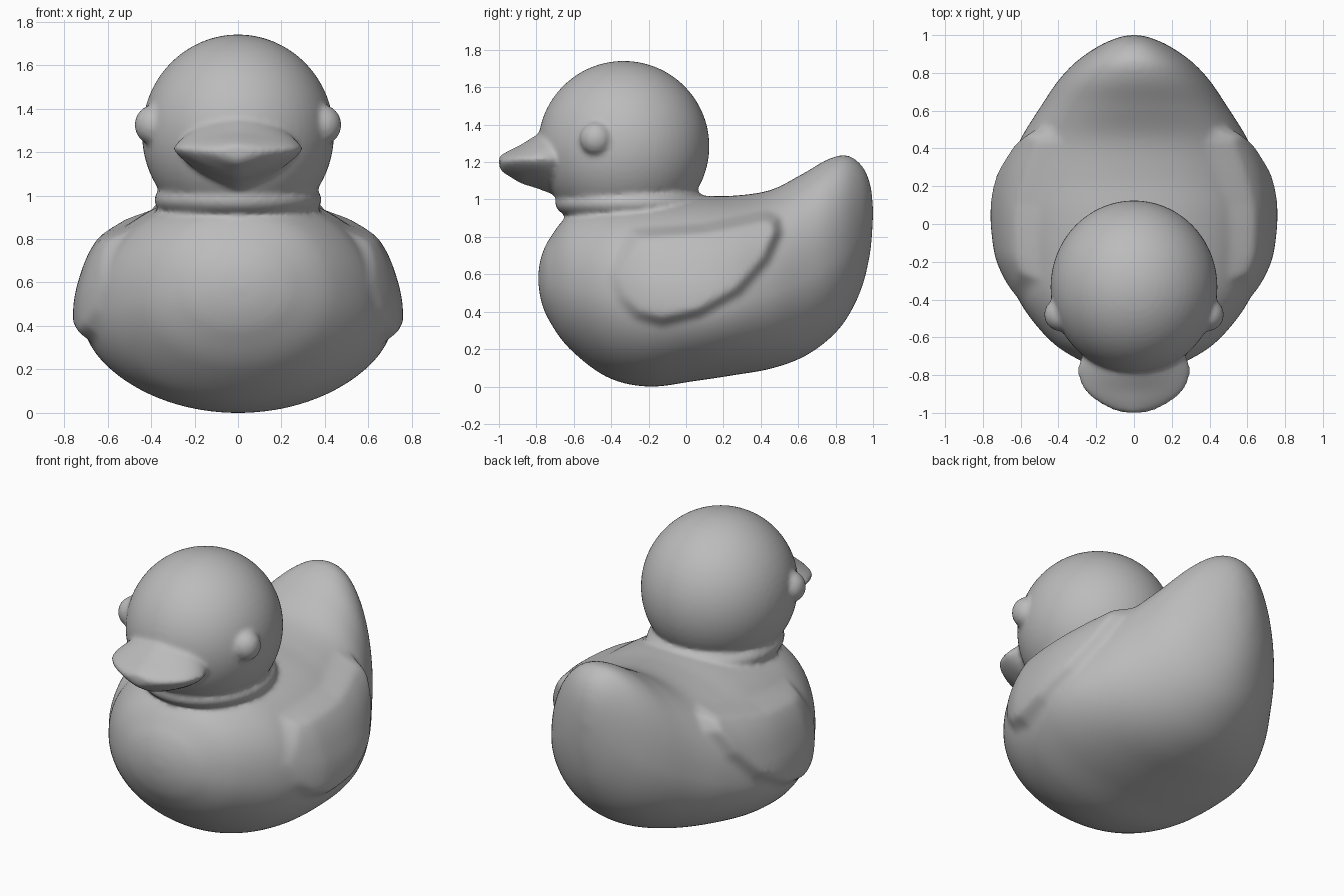
import bpy
import math
from mathutils import Vector

if "Cube" in bpy.data.objects:
    bpy.data.objects.remove(bpy.data.objects["Cube"])

grey = bpy.data.materials.new("plain_grey")
grey.use_nodes = True
grey.diffuse_color = (0.5, 0.5, 0.5, 1)
grey.node_tree.nodes["Principled BSDF"].inputs["Base Color"].default_value = (0.5, 0.5, 0.5, 1)

parts = []


def smooth(a, b, v):
    t = min(1, max(0, (v - a) / (b - a)))
    return t * t * (3 - 2 * t)


def spline(rows, t):
    """Smooth curve through all rows, t from 0 to 1."""
    s = t * (len(rows) - 1)
    i = min(int(s), len(rows) - 2)
    f = s - i
    p0, p1, p2, p3 = (rows[min(max(i + k, 0), len(rows) - 1)] for k in (-1, 0, 1, 2))
    return [b + 0.5 * f * (c - a + f * (2 * a - 5 * b + 4 * c - d + f * (3 * (b - c) + d - a)))
            for a, b, c, d in zip(p0, p1, p2, p3)]


def loft(name, rows, rings, sides, top_power, low_power, offset=None):
    """Skin oval sections; each row is y, bottom, top, widest height, half width."""
    verts, faces = [], []
    for r in range(rings):
        y, low, top, mid, width = spline(rows, r / (rings - 1))
        for s in range(sides):
            a = math.tau * s / sides
            c, n = math.cos(a), math.sin(a)
            p = top_power if n >= 0 else low_power
            x = math.copysign(width * abs(c) ** (2 / p), c)
            z = mid + (top - mid if n >= 0 else low - mid) * abs(n) ** (2 / p)
            if offset:
                x += math.copysign(offset(y, z), c)
            verts.append((x, y, z))
    for r in range(rings - 1):
        for s in range(sides):
            a, b = r * sides + s, r * sides + (s + 1) % sides
            faces.append((a, b, b + sides, a + sides))
    faces.append(tuple(reversed(range(sides))))
    faces.append(tuple(range((rings - 1) * sides, rings * sides)))
    mesh = bpy.data.meshes.new(name)
    mesh.from_pydata(verts, [], faces)
    ob = bpy.data.objects.new(name, mesh)
    bpy.context.collection.objects.link(ob)
    parts.append(ob)
    return ob


def ball(name, place, size):
    bpy.ops.mesh.primitive_uv_sphere_add(segments=64, ring_count=32, radius=1, location=place)
    ob = bpy.context.object
    ob.name = name
    ob.scale = size
    parts.append(ob)


# Folded wing: raised area inside this side outline, fading in at the front
wing = [Vector(p) for p in ((-0.44, 0.6), (-0.38, 0.45), (-0.28, 0.35), (-0.13, 0.31), (0.08, 0.36),
                            (0.3, 0.48), (0.46, 0.66), (0.53, 0.82), (0.51, 0.92), (0.43, 0.95),
                            (0.1, 0.88), (-0.3, 0.85))]


def wing_offset(y, z):
    p = Vector((y, z))
    inside, dist = False, 9
    for a, b in zip(wing, wing[1:] + wing[:1]):
        e = b - a
        t = min(1, max(0, (p - a).dot(e) / e.length_squared))
        dist = min(dist, (p - a - e * t).length)
        if (a.y > z) != (b.y > z) and y < a.x + (z - a.y) / e.y * e.x:
            inside = not inside
    if not inside:
        return 0
    height = 0.05 + 0.03 * smooth(0.6, 0.9, z)
    return height * smooth(0, 0.07, dist) * smooth(-0.48, -0.15, y)


# Body with upturned tail
body_rows = [
    (-0.79, 0.56, 0.60, 0.58, 0.03),
    (-0.775, 0.46, 0.69, 0.57, 0.14),
    (-0.73, 0.35, 0.79, 0.56, 0.27),
    (-0.62, 0.20, 0.92, 0.54, 0.44),
    (-0.42, 0.05, 0.99, 0.50, 0.60),
    (-0.2, 0.0, 1.01, 0.45, 0.68),
    (0.05, 0.03, 1.02, 0.43, 0.71),
    (0.25, 0.06, 1.02, 0.45, 0.685),
    (0.45, 0.095, 1.05, 0.50, 0.60),
    (0.62, 0.155, 1.135, 0.57, 0.495),
    (0.76, 0.25, 1.215, 0.65, 0.40),
    (0.86, 0.365, 1.235, 0.73, 0.305),
    (0.94, 0.53, 1.18, 0.82, 0.19),
    (0.985, 0.72, 1.08, 0.90, 0.09),
    (1.0, 0.91, 0.95, 0.93, 0.02),
]
body = loft("duck", body_rows, 180, 160, 2.15, 2.0, wing_offset)

# Head and neck
ball("head", (0, -0.333, 1.285), (0.442, 0.458, 0.456))
ball("neck", (0, -0.295, 0.98), (0.385, 0.405, 0.13))

# Bill
bill_rows = [
    (-1.0, 1.18, 1.225, 1.205, 0.03),
    (-0.985, 1.15, 1.24, 1.205, 0.11),
    (-0.94, 1.12, 1.265, 1.21, 0.195),
    (-0.88, 1.085, 1.295, 1.215, 0.262),
    (-0.8, 1.06, 1.345, 1.215, 0.295),
    (-0.72, 1.03, 1.39, 1.215, 0.285),
    (-0.6, 1.0, 1.42, 1.215, 0.22),
]
loft("bill", bill_rows, 48, 96, 1.45, 1.35)

# Eyes
for side in (-1, 1):
    ball("eye", (side * 0.388, -0.48, 1.325), (0.088, 0.088, 0.092))

# Merge everything into one soft moulded skin
bpy.ops.object.select_all(action="DESELECT")
for ob in parts:
    ob.select_set(True)
bpy.context.view_layer.objects.active = body
bpy.ops.object.join()
body.data.materials.clear()
body.data.materials.append(grey)
skin = body.modifiers.new("skin", "REMESH")
skin.mode = "VOXEL"
skin.voxel_size = 0.014
skin.use_smooth_shade = True
soften = body.modifiers.new("soften", "SMOOTH")
soften.factor = 0.5
soften.iterations = 6
bpy.ops.object.shade_smooth()
